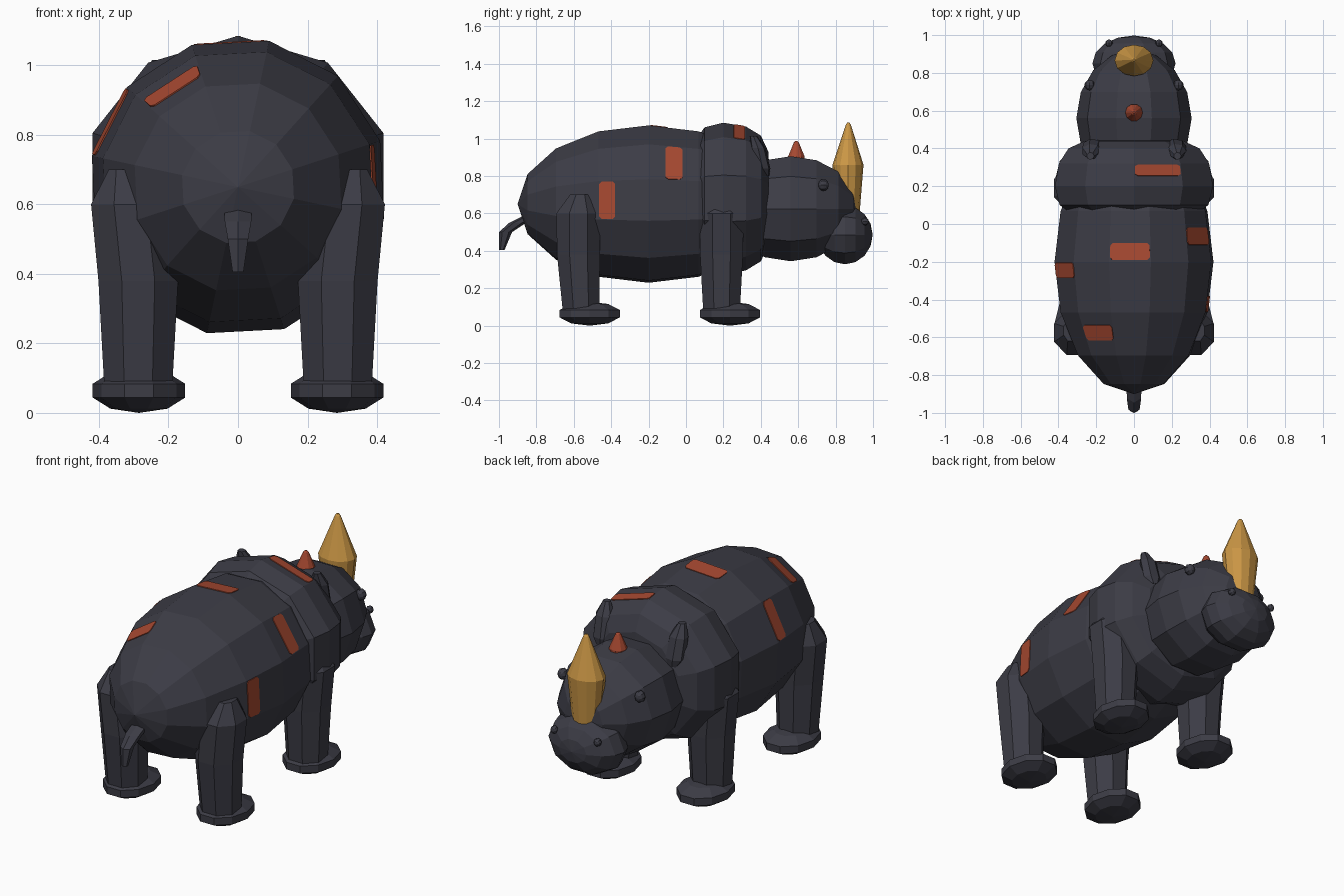
import bpy, bmesh
from math import sin, cos, pi, radians
from mathutils import Vector

cube = bpy.data.objects.get("Cube")
if cube:
    bpy.data.objects.remove(cube, do_unlink=True)


def material(name, colour):
    mat = bpy.data.materials.new(name)
    mat.use_nodes = True
    mat.diffuse_color = (*colour, 1)
    mat.node_tree.nodes["Principled BSDF"].inputs["Base Color"].default_value = (*colour, 1)
    return mat


HIDE = material("charcoal hide", (0.045, 0.045, 0.06))
GOLD = material("gold horn", (0.60, 0.31, 0.06))
RED = material("rust red", (0.38, 0.065, 0.03))


def finish(name, bm, mat):
    bmesh.ops.remove_doubles(bm, verts=bm.verts, dist=0.0005)
    bmesh.ops.recalc_face_normals(bm, faces=bm.faces)
    mesh = bpy.data.meshes.new(name)
    bm.to_mesh(mesh)
    bm.free()
    mesh.materials.append(mat)
    obj = bpy.data.objects.new(name, mesh)
    bpy.context.collection.objects.link(obj)
    return obj


def ring_point(ring, angle, axis):
    centre, ra, rb = ring
    a, b = ra * cos(angle), rb * sin(angle)
    return Vector(centre) + Vector((a, 0, b) if axis == "y" else (a, b, 0))


def loft(name, rings, sides, axis, mat, phase=0):
    """Join elliptical rings (centre, radius, radius) into a closed faceted skin."""
    bm = bmesh.new()
    loops = [[bm.verts.new(ring_point(r, radians(phase) + 2 * pi * i / sides, axis))
              for i in range(sides)] for r in rings]
    for low, high in zip(loops, loops[1:]):
        for i in range(sides):
            j = (i + 1) % sides
            bm.faces.new((low[i], low[j], high[j], high[i]))
    bm.faces.new(loops[0][::-1])
    bm.faces.new(loops[-1])
    return finish(name, bm, mat)


def ball_rings(centre, radii, count, axis):
    rings = []
    for i in range(count + 1):
        t = pi * i / count
        s = max(sin(t), 0.002)
        k = 1 if axis == "y" else 2
        c = Vector(centre)
        c[k] -= radii[k] * cos(t)
        rings.append((c, radii[0] * s, radii[3 - k] * s))
    return rings


def ball(name, centre, radii, sides, count, axis="y", phase=0):
    rings = ball_rings(centre, radii, count, axis)
    loft(name, rings, sides, axis, HIDE, phase)
    return rings


def stripe(name, rings, sides, phase, k, y0, y1):
    """Thin plate with clipped corners lying on facet k of a body loft."""
    def at(u, y):
        for a, b in zip(rings, rings[1:]):
            if a[0][1] <= y <= b[0][1]:
                t = (y - a[0][1]) / (b[0][1] - a[0][1])
                ends = []
                for n in (k, k + 1):
                    ang = radians(phase) + 2 * pi * n / sides
                    ends.append(ring_point(a, ang, "y").lerp(ring_point(b, ang, "y"), t))
                return ends[0].lerp(ends[1], u)
    lo, hi, c, d = 0.02, 0.98, 0.06, (y1 - y0) * 0.15
    pts = [at(u, y) for u, y in (
        (lo + c, y0), (hi - c, y0), (hi, y0 + d), (hi, y1 - d),
        (hi - c, y1), (lo + c, y1), (lo, y1 - d), (lo, y0 + d))]
    normal = (pts[1] - pts[0]).cross(pts[4] - pts[1]).normalized()
    if normal.dot(pts[0] - rings[len(rings) // 2][0]) < 0:
        normal.negate()
    bm = bmesh.new()
    back = [bm.verts.new(p - normal * 0.003) for p in pts]
    front = [bm.verts.new(p + normal * 0.004) for p in pts]
    bm.faces.new(back[::-1])
    bm.faces.new(front)
    for i in range(8):
        j = (i + 1) % 8
        bm.faces.new((back[i], back[j], front[j], front[i]))
    finish(name, bm, RED)


# Barrel body, shoulder hump, head and snout
body = ball("body", (0, -0.2, 0.65), (0.43, 0.7, 0.43), 12, 8, phase=18)
shoulders = [(Vector((0, y, 0.68)), 0.44 * f, 0.405 * f) for y, f in (
    (0.03, 0.5), (0.07, 0.84), (0.1, 0.94), (0.2, 1), (0.32, 0.95),
    (0.4, 0.83), (0.44, 0.62), (0.45, 0.2))]
loft("shoulders", shoulders, 10, "y", HIDE, 18)
ball("head", (0, 0.56, 0.625), (0.305, 0.36, 0.295), 10, 8)
ball("snout", (0, 0.85, 0.485), (0.22, 0.148, 0.165), 10, 8)

# Painted stripes, each filling one facet
for number, (k, y0, y1) in enumerate((
        (11, -0.465, -0.38), (0, -0.11, -0.02), (2, -0.19, -0.1),
        (3, -0.615, -0.535), (4, -0.285, -0.205))):
    if y0 < -0.2 < y1:
        y1 = -0.2
    stripe(f"body_stripe_{number + 1}", body, 12, 18, k, y0, y1)
stripe("shoulder_stripe", shoulders, 10, 18, 1, 0.255, 0.315)

# Horns
loft("front_horn", [((0, 0.865, 0.56), 0.07, 0.06), ((0, 0.866, 0.86), 0.103, 0.083),
                    ((0, 0.868, 1.075), 0.015, 0.013), ((0, 0.868, 1.085), 0.006, 0.006)],
     12, "z", GOLD)
loft("small_horn", [((0, 0.59, 0.86), 0.046, 0.046), ((0, 0.59, 0.905), 0.046, 0.046),
                    ((0, 0.59, 0.98), 0.014, 0.014), ((0, 0.59, 0.988), 0.005, 0.005)],
     10, "z", RED)

# Tail
loft("tail", [((0, -0.83, 0.585), 0.045, 0.045), ((0, -0.9, 0.55), 0.044, 0.045),
              ((0, -0.965, 0.5), 0.034, 0.035), ((0, -0.985, 0.405), 0.018, 0.015)],
     6, "z", HIDE, 30)

# Mirrored parts
for side, s in (("left", 1), ("right", -1)):
    ball(f"{side}_eye", (s * 0.235, 0.735, 0.752), (0.028, 0.028, 0.032), 8, 6)
    ball(f"{side}_nostril", (s * 0.132, 0.957, 0.557), (0.02, 0.02, 0.022), 8, 6)
    loft(f"{side}_ear", [((s * 0.22, 0.425, 0.8), 0.025, 0.02), ((s * 0.22, 0.41, 0.84), 0.056, 0.042),
                         ((s * 0.225, 0.385, 0.95), 0.052, 0.04), ((s * 0.23, 0.36, 1.015), 0.02, 0.02)],
         7, "z", HIDE)
    for end, top, foot in (("front", 0.19, 0.235), ("hind", -0.575, -0.515)):
        lean = top + (0 if end == "front" else 0.015)
        peak = 0.67 if end == "front" else 0.7
        loft(f"{side}_{end}_leg", [
            ((s * 0.287, lean, 0.06), 0.105, 0.105), ((s * 0.287, top, 0.38), 0.124, 0.124),
            ((s * 0.31, top, 0.6), 0.122, 0.128), ((s * 0.335, top + 0.01, peak), 0.04, 0.06)],
            8, "z", HIDE, 22.5)
        ball(f"{side}_{end}_foot", (s * 0.285, foot, 0.064), (0.14, 0.178, 0.064), 10, 5, "z")
